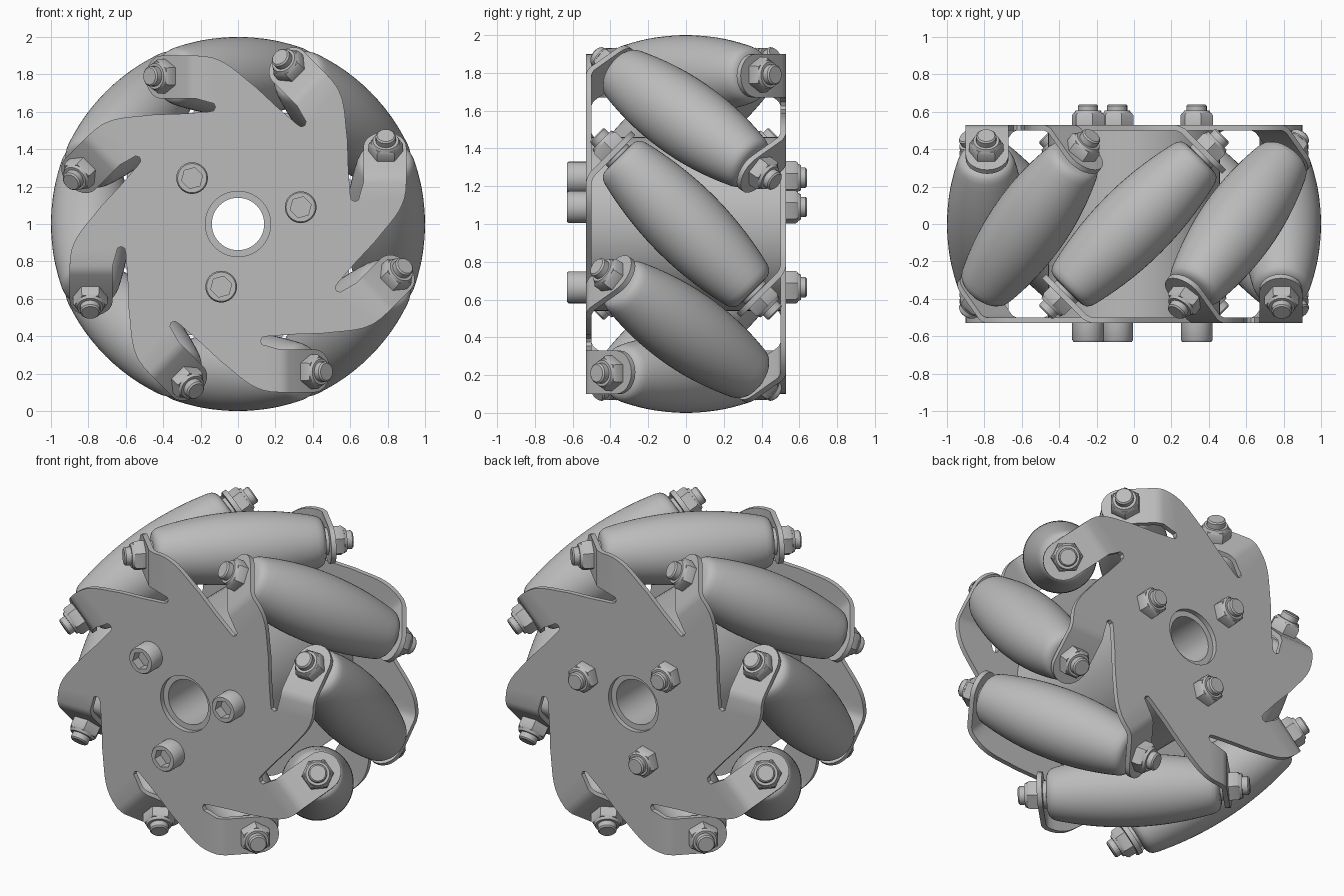
import bpy, bmesh
from math import radians, sin, cos, pi
from mathutils import Matrix, Vector
from mathutils.geometry import interpolate_bezier

if "Cube" in bpy.data.objects:
    bpy.data.objects.remove(bpy.data.objects["Cube"])

grey = bpy.data.materials.new("metal_grey")
grey.use_nodes = True
grey.diffuse_color = (0.5, 0.5, 0.5, 1)
grey.node_tree.nodes["Principled BSDF"].inputs["Base Color"].default_value = grey.diffuse_color

CENTRE = Matrix.Translation((0, 0, 1))
FLIP = Matrix.Rotation(pi, 4, "X")
ARMS = 8
STEP = radians(360 / ARMS)
ROLLER_RADIUS = 0.79


def spin(angle):
    """Turn about the wheel axis, from +x towards +z."""
    return Matrix.Rotation(-angle, 4, "Y")


def place(name, mesh, matrix):
    obj = bpy.data.objects.new(name, mesh)
    bpy.context.collection.objects.link(obj)
    obj.matrix_world = matrix
    return obj


def finish(mesh, angle=35):
    mesh.materials.clear()
    mesh.materials.append(grey)
    mesh.polygons.foreach_set("use_smooth", [True] * len(mesh.polygons))
    mesh.set_sharp_from_angle(angle=radians(angle))
    return mesh


def to_mesh(bm, name):
    bmesh.ops.remove_doubles(bm, verts=bm.verts, dist=0.0005)
    bmesh.ops.recalc_face_normals(bm, faces=bm.faces)
    mesh = bpy.data.meshes.new(name)
    bm.to_mesh(mesh)
    bm.free()
    return mesh


def turned(bm, profile, segments=24, tube=False):
    """Solid about local z from (height, radius) rings; a third item makes the ring hexagonal."""
    rings = []
    for height, radius, *hexagon in profile:
        ring = []
        for i in range(segments):
            a = 2 * pi * i / segments
            r = radius
            if hexagon:
                r *= cos(pi / 6) / cos(a % (pi / 3) - pi / 6)
            ring.append(bm.verts.new((r * cos(a), r * sin(a), height)))
        rings.append(ring)
    pairs = list(zip(rings, rings[1:]))
    if tube:
        pairs.append((rings[-1], rings[0]))
    else:
        bm.faces.new(rings[0])
        bm.faces.new(rings[-1])
    for low, high in pairs:
        for i in range(segments):
            j = (i + 1) % segments
            bm.faces.new((low[i], low[j], high[j], high[i]))


def turned_mesh(name, *profiles, segments=24, tube=False):
    bm = bmesh.new()
    for profile in profiles:
        turned(bm, profile, segments, tube)
    return finish(to_mesh(bm, name))


def nut(base, radius, tip):
    """Lock nut with a rounded collar and a protruding bolt end."""
    top = base + 0.065
    return [(base, radius, 1), (top - 0.012, radius, 1), (top, radius * 0.9, 1),
            (top, radius * 0.82), (top + 0.015, radius * 0.74), (top + 0.015, 0.054),
            (tip - 0.008, 0.054), (tip, 0.046)]


# Side plate: one sector with its hooked arm and bent tab, repeated around the axis
def plate_mesh():
    bm = bmesh.new()
    y_flat, left, right, bend = -0.515, 0.67, 0.90, 0.22
    edge = [(p.x, p.y) for p in interpolate_bezier(
        Vector((right, bend, 0)), Vector((0.9, 0.08, 0)),
        Vector((0.83, 0.03, 0)), Vector((0.732, -0.095, 0)), 10)]
    slot = Vector((0.625, 0.12, 0))
    slot_end = Matrix.Rotation(-STEP, 3, "Z") @ slot
    outline = [(slot.x, slot.y), (0.645, 0.13), (0.652, 0.16), (left, bend)]
    outline += edge + [(0.629, -0.205), (0.537, -0.311), (0.52, -0.336), (slot_end.x, slot_end.y)]
    start = Vector((1, 0)).angle_signed(Vector((slot.x, -slot.y)))
    hole = [start - STEP + STEP * i / 6 for i in range(7)]
    outline += [(0.175 * cos(a), 0.175 * sin(a)) for a in hole]
    flat = [(x, y_flat, z) for x, z in outline]

    # Tab: short curved bend, then a sloping round-ended tongue
    rows = [(y_flat, bend), (-0.508, 0.243), (-0.497, 0.263)]
    patches = [flat]
    for (y0, z0), (y1, z1) in zip(rows, rows[1:]):
        patches.append([(left, y0, z0), (left, y1, z1), (right, y1, z1), (right, y0, z0)])
    middle, half = (left + right) / 2, (right - left) / 2
    tongue = [(left, *rows[-1])]
    for i in range(13):
        a = pi - pi * i / 12
        rise = half * sin(a) * cos(pi / 4)
        tongue.append((middle + half * cos(a), -0.36 + rise, 0.40 + rise))
    patches.append(tongue + [(right, *rows[-1])])

    for k in range(ARMS):
        turn = spin(k * STEP)
        for patch in patches:
            bm.faces.new([bm.verts.new(turn @ Vector(p)) for p in patch])
    flat_mesh = to_mesh(bm, "plate_sheet")

    # Thicken the sheet
    temp = place("plate_sheet", flat_mesh, Matrix())
    mod = temp.modifiers.new("thickness", "SOLIDIFY")
    mod.thickness, mod.offset, mod.use_even_offset = 0.03, 0, True
    graph = bpy.context.evaluated_depsgraph_get()
    mesh = bpy.data.meshes.new_from_object(temp.evaluated_get(graph))
    bpy.data.objects.remove(temp)
    mesh.name = "side_plate"
    return finish(mesh)


plate = plate_mesh()
place("front_plate", plate, CENTRE)
place("back_plate", plate, CENTRE @ FLIP)

# Hub tube between the plates
hub = turned_mesh("hub", [(-0.5, 0.14), (-0.5, 0.46), (0.5, 0.46), (0.5, 0.14)],
                  segments=64, tube=True)
place("hub", hub, CENTRE @ Matrix.Rotation(pi / 2, 4, "X"))

# Barrel rollers on slanted axles, with a lock nut at each end
barrel = [(s, 0.21 - 0.27 * s * s) for s in [i * 0.045 for i in range(-10, 11)]]
cap = [(0.475, 0.146), (0.491, 0.132), (0.5, 0.112), (0.503, 0.08), (0.522, 0.08)]
barrel = [(-s, r) for s, r in reversed(cap)] + barrel + cap
roller = turned_mesh("roller", barrel, segments=48)
axle = turned_mesh("axle", [(-0.6, 0.05), (0.6, 0.05)])
axle_nut = turned_mesh("axle_nut", nut(0.55, 0.093, 0.67))
for k in range(ARMS):
    frame = (CENTRE @ spin(k * STEP) @ Matrix.Translation((ROLLER_RADIUS, 0, 0))
             @ Matrix.Rotation(pi / 4, 4, "X"))
    place(f"roller_{k + 1}", roller, frame)
    place(f"axle_{k + 1}", axle, frame)
    place(f"front_axle_nut_{k + 1}", axle_nut, frame)
    place(f"back_axle_nut_{k + 1}", axle_nut, frame @ FLIP)

# Three clamping bolts: socket heads in front, lock nuts behind
head = turned_mesh("bolt_head", [(0.52, 0.085), (0.62, 0.085), (0.63, 0.078),
                                 (0.63, 0.058, 1), (0.57, 0.058, 1)])
hub_nut = turned_mesh("hub_nut", nut(0.528, 0.09, 0.64))
for k in range(3):
    frame = (CENTRE @ spin(radians(15 + 120 * k)) @ Matrix.Translation((0.347, 0, 0))
             @ Matrix.Rotation(pi / 2, 4, "X"))
    place(f"bolt_head_{k + 1}", head, frame)
    place(f"hub_nut_{k + 1}", hub_nut, frame @ FLIP)
